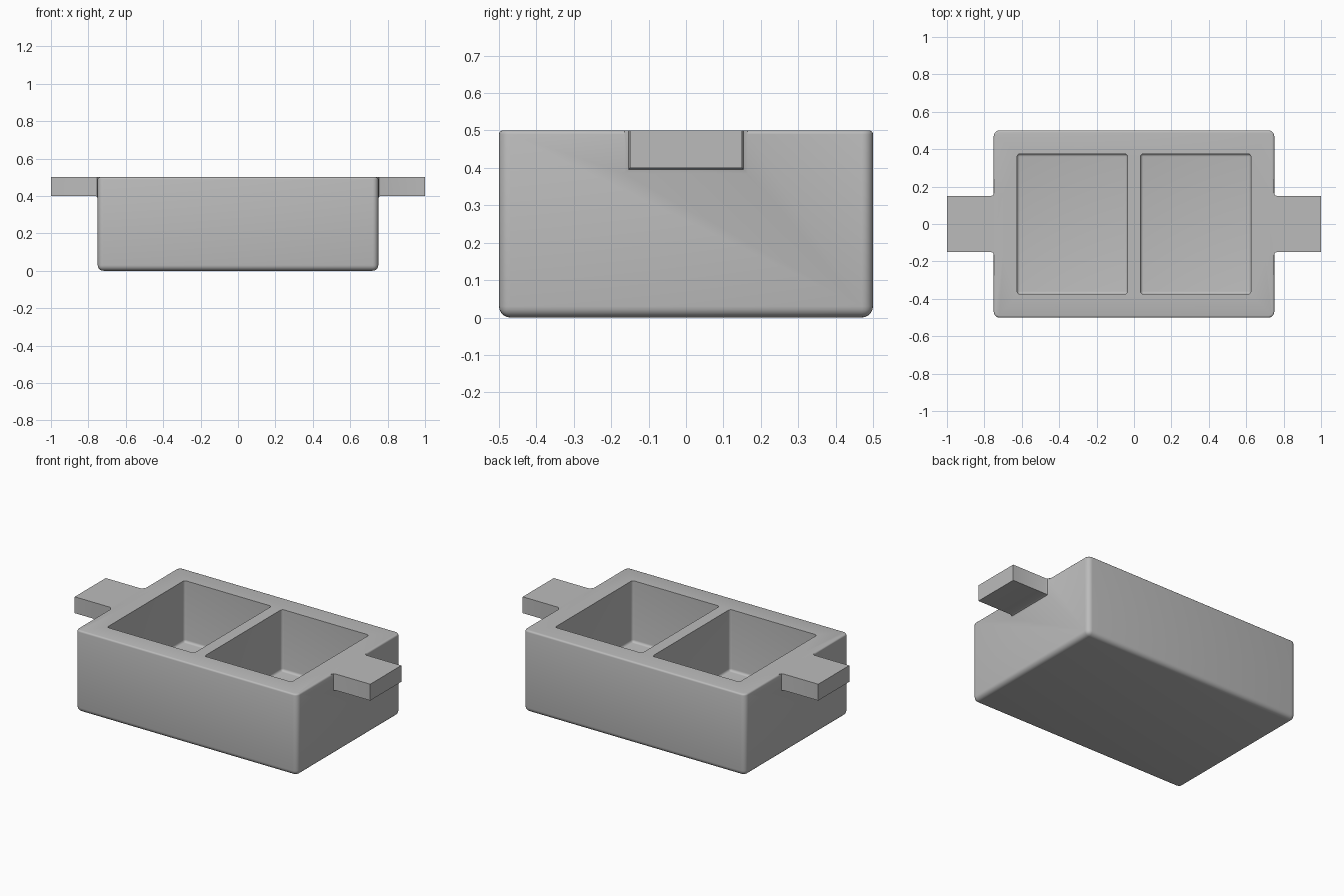
import bpy, bmesh, math

cube = bpy.data.objects.get("Cube")
if cube:
    bpy.data.objects.remove(cube, do_unlink=True)

grey = bpy.data.materials.new("plain_grey")
grey.use_nodes = True
COLOUR = (0.5, 0.5, 0.5, 1)
grey.diffuse_color = COLOUR
grey.node_tree.nodes["Principled BSDF"].inputs["Base Color"].default_value = COLOUR


def finish(name, bm):
    bmesh.ops.recalc_face_normals(bm, faces=bm.faces[:])
    mesh = bpy.data.meshes.new(name)
    bm.to_mesh(mesh)
    bm.free()
    mesh.materials.append(grey)
    obj = bpy.data.objects.new(name, mesh)
    bpy.context.collection.objects.link(obj)
    return obj


def rounded_block(name, lo, hi, side_radius, top_radius=0):
    """Block with rounded uprights and bottom, and an optional softer top rim."""
    bm = bmesh.new()
    bmesh.ops.create_cube(bm, size=1)
    for v in bm.verts:
        for i in range(3):
            v.co[i] = hi[i] if v.co[i] > 0 else lo[i]

    def on_top(e):
        return all(v.co.z > hi[2] - 1e-5 for v in e.verts)

    bmesh.ops.bevel(bm, geom=[e for e in bm.edges if not on_top(e)], offset=side_radius,
                    segments=5, profile=0.5, affect='EDGES')
    if top_radius:
        bmesh.ops.bevel(bm, geom=[e for e in bm.edges if on_top(e)], offset=top_radius,
                        segments=3, profile=0.5, affect='EDGES')
    return finish(name, bm)


def handle(name, side):
    """Flat tab lofted along x, flaring into the tray wall."""
    bm = bmesh.new()
    rings = []
    for x, flare in ((1, 0), (0.765, 0), (0.754, 0.004), (0.75, 0.015), (0.7, 0.015)):
        y, z = 0.15 + flare, 0.4 - flare
        rings.append([bm.verts.new((side * x, a, b))
                      for a, b in ((-y, z), (y, z), (y, 0.5), (-y, 0.5))])
    for a, b in zip(rings, rings[1:]):
        for i in range(4):
            j = (i + 1) % 4
            bm.faces.new((a[i], a[j], b[j], b[i]))
    bm.faces.new(rings[0])
    bm.faces.new(rings[-1])
    return finish(name, bm)


def combine(target, tool, operation):
    mod = target.modifiers.new(tool.name, 'BOOLEAN')
    mod.object = tool
    mod.operation = operation
    mod.solver = 'EXACT'
    bpy.context.view_layer.objects.active = target
    bpy.ops.object.modifier_apply(modifier=mod.name)
    bpy.data.objects.remove(tool, do_unlink=True)


# Tray body
tray = rounded_block("tray", (-0.75, -0.5, 0), (0.75, 0.5, 0.5), 0.03, 0.01)

# Side handles and the two compartments
for side, label in ((1, "left"), (-1, "right")):
    combine(tray, handle(label + "_handle", side), 'UNION')
    xs = sorted((side * 0.035, side * 0.625))
    pocket = rounded_block(label + "_pocket", (xs[0], -0.375, 0.125), (xs[1], 0.375, 0.6), 0.015)
    combine(tray, pocket, 'DIFFERENCE')

bpy.ops.object.select_all(action='DESELECT')
tray.select_set(True)
bpy.context.view_layer.objects.active = tray
bpy.ops.object.shade_smooth_by_angle(angle=math.radians(35))
